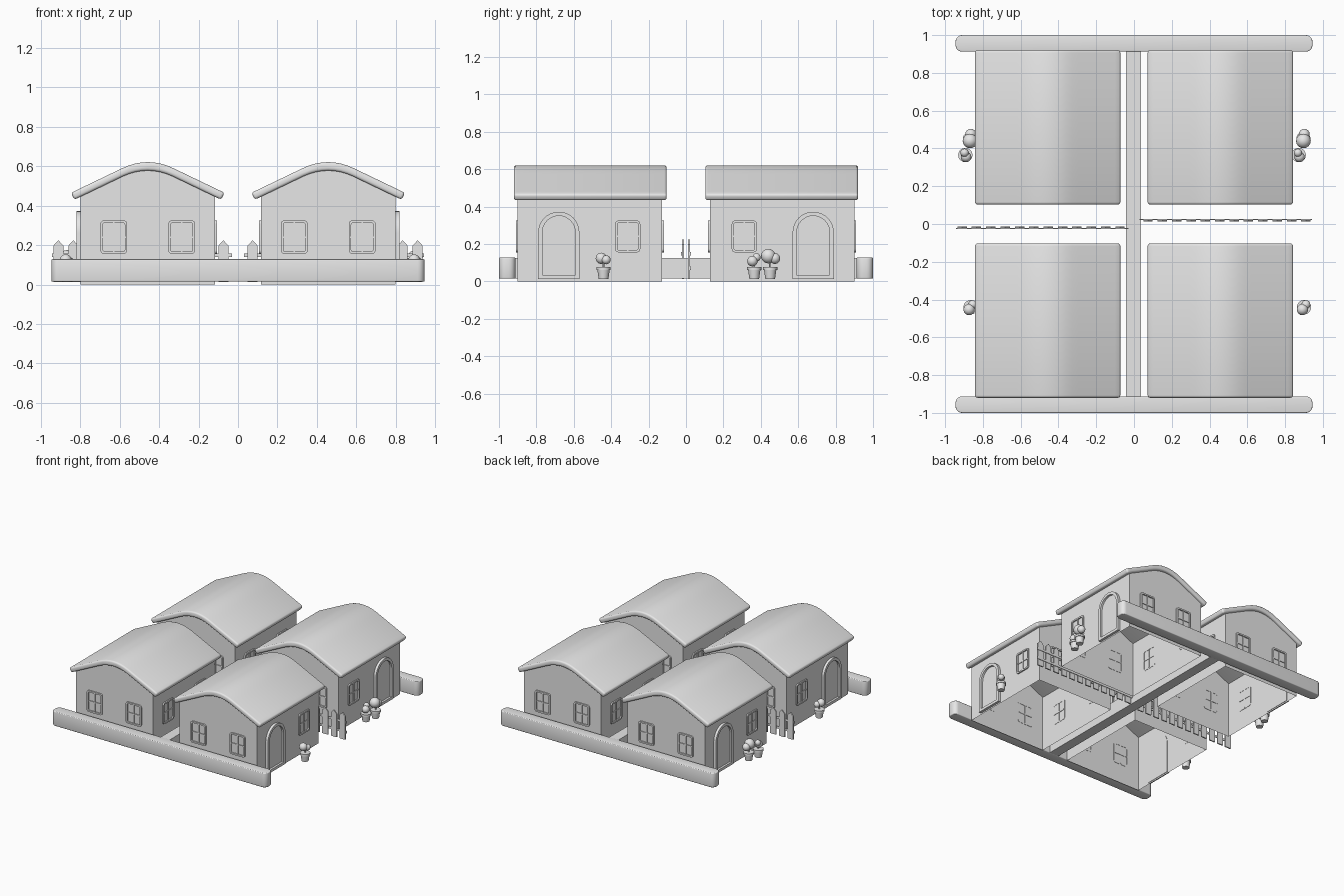
import bpy, bmesh
from math import pi, sin, cos, radians
from mathutils import Matrix, Vector

cube = bpy.data.objects.get("Cube")
if cube:
    bpy.data.objects.remove(cube)

grey = bpy.data.materials.new("plain_grey")
grey.use_nodes = True
grey.diffuse_color = (0.8, 0.8, 0.8, 1)
grey.node_tree.nodes["Principled BSDF"].inputs["Base Color"].default_value = (0.8, 0.8, 0.8, 1)


def finish(name, bm, bevel=0, mirror=""):
    """Round sharp edges, shade, and mirror the part over the chosen axes."""
    bmesh.ops.recalc_face_normals(bm, faces=bm.faces)
    if bevel:
        sharp = [e for e in bm.edges if e.is_manifold and e.calc_face_angle() > radians(40)]
        bmesh.ops.bevel(bm, geom=sharp, offset=bevel, segments=3, profile=0.5, affect='EDGES')
    mesh = bpy.data.meshes.new(name)
    bm.to_mesh(mesh)
    bm.free()
    mesh.materials.append(grey)
    obj = bpy.data.objects.new(name, mesh)
    bpy.context.collection.objects.link(obj)
    bpy.ops.object.select_all(action='DESELECT')
    obj.select_set(True)
    bpy.context.view_layer.objects.active = obj
    bpy.ops.object.shade_smooth_by_angle(angle=radians(35))
    if mirror:
        mod = obj.modifiers.new("Mirror", 'MIRROR')
        mod.use_axis = ("x" in mirror, "y" in mirror, False)
        mod.use_mirror_merge = False
    return obj


def basis(u, v, n, origin):
    return Matrix.Translation(origin) @ Matrix((u, v, n)).transposed().to_4x4()


X, Y, Z = Vector((1, 0, 0)), Vector((0, 1, 0)), Vector((0, 0, 1))


def prism(bm, pts, d0, d1, m):
    """Extrude a flat outline from depth d0 to d1."""
    a = [bm.verts.new(m @ Vector((u, v, d0))) for u, v in pts]
    b = [bm.verts.new(m @ Vector((u, v, d1))) for u, v in pts]
    bm.faces.new(a[::-1])
    bm.faces.new(b)
    for i in range(len(a)):
        j = (i + 1) % len(a)
        bm.faces.new((a[i], a[j], b[j], b[i]))


def ring(bm, outer, inner, d0, d1, m):
    """Extrude the band between two outlines with equal point counts."""
    loops = [[bm.verts.new(m @ Vector((u, v, d))) for u, v in pts]
             for pts, d in ((outer, d0), (outer, d1), (inner, d1), (inner, d0))]
    n = len(outer)
    for k in range(4):
        p, q = loops[k], loops[(k + 1) % 4]
        for i in range(n):
            j = (i + 1) % n
            bm.faces.new((p[i], p[j], q[j], q[i]))


def rect(x0, x1, z0, z1):
    return [(x0, z0), (x1, z0), (x1, z1), (x0, z1)]


def rounded(w, h, r, steps=5):
    pts = []
    for k, (sx, sy) in enumerate(((1, 1), (-1, 1), (-1, -1), (1, -1))):
        for i in range(steps + 1):
            a = (k + i / steps) * pi / 2
            pts.append((sx * (w / 2 - r) + r * cos(a), sy * (h / 2 - r) + r * sin(a)))
    return pts


def arch(inset):
    r, spring, base = 0.11 - inset, 0.262, 0.012 + inset
    arc = [(r * cos(i * pi / 16), spring + r * sin(i * pi / 16)) for i in range(17)]
    return [(r, base)] + arc + [(-r, base)]


def roof_z(dx):
    d, slope, bend = abs(dx), 0.48, 0.13
    if d < bend:
        return 0.62 - slope * d * d / (2 * bend)
    return 0.62 - slope * (d - bend / 2)


# House shell, open below and under the roof
MID, HALF, IN, OUT = 0.457, 0.34, 0.127, 0.90
to_back = basis(X, Z, Y, Vector((MID, 0, 0)))
curve = [i * HALF / 10 for i in range(10, -11, -1)]
bm = bmesh.new()
prism(bm, [(-HALF, 0), (HALF, 0)] + [(d, roof_z(d) - 0.03) for d in curve], IN, OUT, to_back)
bm.normal_update()
bmesh.ops.delete(bm, geom=[f for f in bm.faces if abs(f.normal.z) > 0.5], context='FACES')
finish("house_walls", bm, mirror="xy")

# Curved gable roof with softened edges
steps = [i / 12 for i in range(-12, 13)]
top = [(0.389 * t, roof_z(0.389 * t)) for t in steps]
under = [(0.372 * t, roof_z(0.372 * t) - 0.043) for t in reversed(steps)]
bm = bmesh.new()
prism(bm, top + under, 0.103, 0.92, to_back)
finish("roof", bm, bevel=0.013, mirror="xy")

# Windows: two on each gable, two on the inner wall, one beside the door
side_x, inner_x = MID + HALF, MID - HALF
spots = [basis(X, Z, n, Vector((MID + s * 0.172, y, 0.24)))
         for s in (-1, 1) for n, y in ((Y, OUT), (-Y, IN))]
spots += [basis(Y, Z, -X, Vector((inner_x, y, 0.24))) for y in (0.312, 0.715)]
spots.append(basis(Y, Z, X, Vector((side_x, 0.312, 0.24))))
frames, bars = bmesh.new(), bmesh.new()
for m in spots:
    ring(frames, rounded(0.135, 0.17, 0.018), rounded(0.111, 0.146, 0.01), -0.002, 0.01, m)
    prism(bars, rect(-0.004, 0.004, -0.075, 0.075), -0.003, 0.006, m)
    prism(bars, rect(-0.058, 0.058, -0.004, 0.004), -0.003, 0.0055, m)
finish("window_frames", frames, mirror="xy")
finish("window_bars", bars, mirror="xy")

# Arched doors with raised surrounds
door_spot = basis(Y, Z, X, Vector((side_x, 0.68, 0)))
bm = bmesh.new()
ring(bm, arch(0), arch(0.022), -0.003, 0.02, door_spot)
finish("door_frame", bm, mirror="xy")
bm = bmesh.new()
prism(bm, arch(0.02), -0.003, 0.004, door_spot)
finish("door_panel", bm, mirror="xy")

# Low boundary walls and the central dividing wall
bm = bmesh.new()
prism(bm, rounded(1.89, 0.088, 0.035), 0.014, 0.128, Matrix.Translation((0, 0.956, 0)))
finish("boundary_wall", bm, bevel=0.006, mirror="y")
bm = bmesh.new()
prism(bm, rect(-0.043, 0.038, -0.93, 0.93), 0.015, 0.125, Matrix.Identity(4))
finish("dividing_wall", bm)

# Picket fences, turned half round about the centre
for side, s in (("left", 1), ("right", -1)):
    m = basis(X * s, Z, Y * s, Vector((0, 0.018 * s, 0)))
    bm = bmesh.new()
    for i in range(12):
        c = 0.074 + i * 0.076
        prism(bm, [(c - 0.025, 0.012), (c + 0.025, 0.012), (c + 0.025, 0.197),
                   (c, 0.224), (c - 0.025, 0.197)], -0.006, 0.004, m)
    finish(side + "_fence_pickets", bm)
    bm = bmesh.new()
    for z in (0.07, 0.148):
        prism(bm, rect(0.03, 0.943, z - 0.009, z + 0.009), 0.002, 0.008, m)
    finish(side + "_fence_rails", bm)


def lathe(bm, r0, r1, z0, z1, at):
    bmesh.ops.create_cone(bm, cap_ends=True, segments=20, radius1=r0, radius2=r1, depth=z1 - z0,
                          matrix=Matrix.Translation((at[0], at[1], (z0 + z1) / 2)))


# Potted plants: pot centre, then leaf balls as (dx, dy, z, radius)
plants = [
    ((0.897, 0.45), [(0, -0.01, 0.135, 0.039), (0.004, 0.025, 0.122, 0.029)]),
    ((0.872, 0.365), [(0.004, -0.01, 0.108, 0.028), (-0.004, 0.012, 0.128, 0.022)]),
    ((0.9, -0.441), [(-0.008, -0.012, 0.123, 0.03), (0.01, 0.014, 0.115, 0.024)]),
]
for side, shift in (("left", 0), ("right", -1.765)):
    pots, leaves = bmesh.new(), bmesh.new()
    for (px, py), balls in plants:
        at = (px + shift, py)
        lathe(pots, 0.026, 0.033, 0.012, 0.062, at)
        lathe(pots, 0.038, 0.038, 0.06, 0.076, at)
        lathe(leaves, 0.005, 0.005, 0.07, 0.12, at)
        for dx, dy, z, r in balls:
            bmesh.ops.create_uvsphere(leaves, u_segments=16, v_segments=10, radius=r,
                                      matrix=Matrix.Translation((at[0] + dx, at[1] + dy, z)))
    finish(side + "_plant_pots", pots)
    finish(side + "_plant_leaves", leaves)
